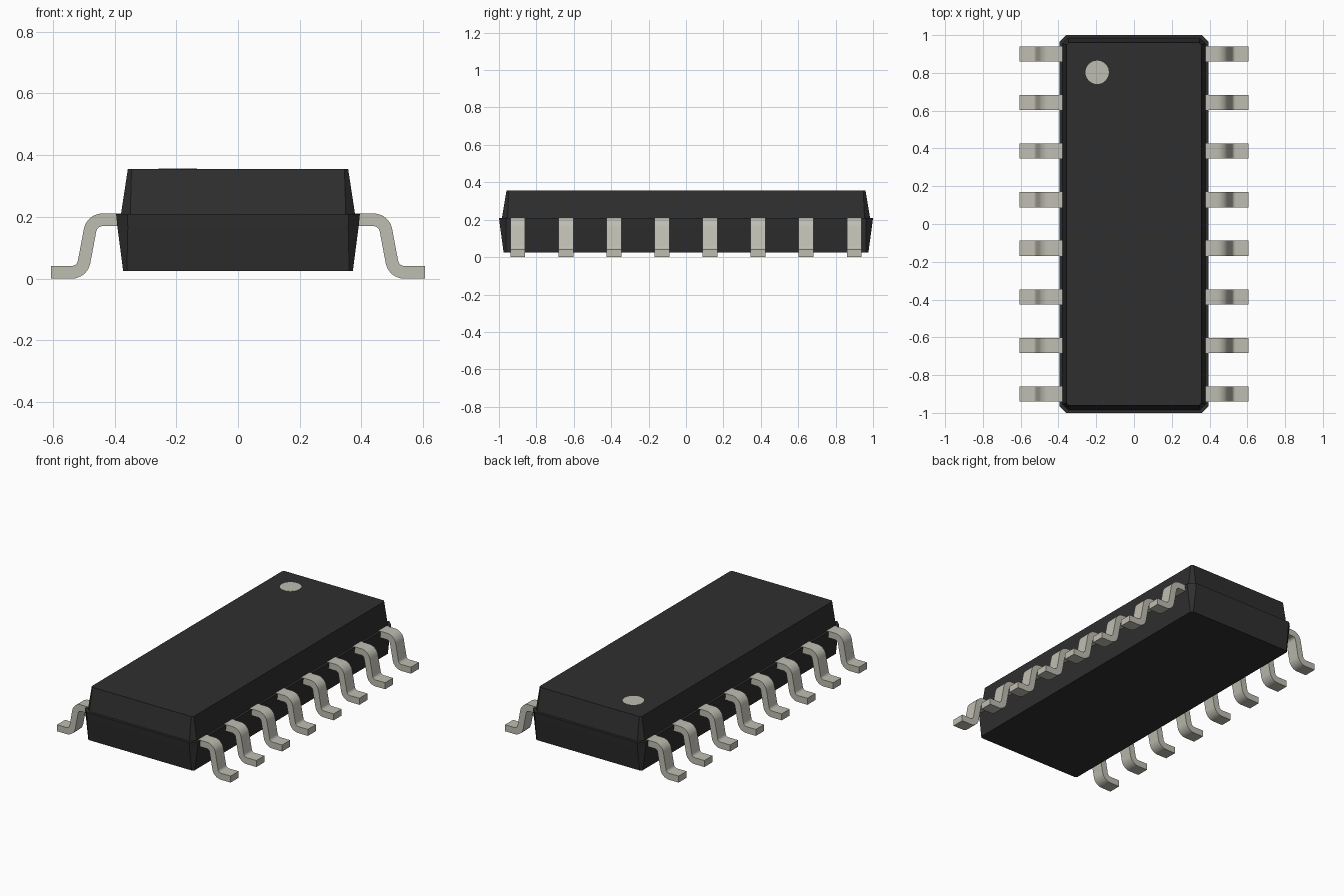
import bpy, bmesh, math
from mathutils import Vector

cube = bpy.data.objects.get("Cube")
if cube:
    bpy.data.objects.remove(cube, do_unlink=True)


def material(name, color, metallic=0.0):
    m = bpy.data.materials.new(name)
    m.use_nodes = True
    m.diffuse_color = (*color, 1)
    bsdf = m.node_tree.nodes["Principled BSDF"]
    bsdf.inputs["Base Color"].default_value = (*color, 1)
    bsdf.inputs["Roughness"].default_value = 0.6
    return m


black = material("black plastic", (0.028, 0.028, 0.028))
tin = material("tin plating", (0.52, 0.51, 0.445))


def add_object(name, bm, mat):
    bmesh.ops.recalc_face_normals(bm, faces=bm.faces)
    mesh = bpy.data.meshes.new(name)
    bm.to_mesh(mesh)
    bm.free()
    mesh.materials.append(mat)
    obj = bpy.data.objects.new(name, mesh)
    bpy.context.collection.objects.link(obj)
    return obj


def chamfered_ring(bm, hx, hy, c, z):
    """Rectangle with cut corners, as a loop of eight vertices."""
    pts = []
    for sx, sy in ((1, 1), (-1, 1), (-1, -1), (1, -1)):
        pair = [(sx * hx, sy * (hy - c)), (sx * (hx - c), sy * hy)]
        pts += pair if sx == sy else pair[::-1]
    return [bm.verts.new((x, y, z)) for x, y in pts]


def loft(name, sections, mat):
    bm = bmesh.new()
    rings = [chamfered_ring(bm, *s) for s in sections]
    for a, b in zip(rings, rings[1:]):
        for i in range(len(a)):
            j = (i + 1) % len(a)
            bm.faces.new((a[i], a[j], b[j], b[i]))
    bm.faces.new(rings[0])
    bm.faces.new(rings[-1])
    return add_object(name, bm, mat)


# Moulded body with a narrow ledge at the parting line
loft("body", [
    (0.372, 0.975, 0.012, 0.024),
    (0.391, 0.995, 0.034, 0.17),
    (0.395, 1.0, 0.036, 0.21),
    (0.379, 0.984, 0.03, 0.21),
    (0.357, 0.96, 0.012, 0.355),
], black)

# Round marker on the top face
bm = bmesh.new()
bmesh.ops.create_cone(bm, cap_ends=True, segments=32, radius1=0.062,
                      radius2=0.062, depth=0.004)
marker = add_object("pin_one_marker", bm, tin)
marker.location = (-0.195, 0.803, 0.3545)


def filleted_path(points, radius, steps):
    """Points and unit normals along a polyline with rounded corners."""
    def normal(d):
        return Vector((-d.y, d.x))
    pts = [Vector(p) for p in points]
    path = [(pts[0], normal((pts[1] - pts[0]).normalized()))]
    for a, p, b in zip(pts, pts[1:], pts[2:]):
        d1, d2 = (p - a).normalized(), (b - p).normalized()
        turn = math.atan2(d1.x * d2.y - d1.y * d2.x, d1.dot(d2))
        n1 = normal(d1)
        side = math.copysign(radius, turn)
        center = p - d1 * radius * math.tan(abs(turn) / 2) + n1 * side
        for i in range(steps + 1):
            t = turn * i / steps
            n = Vector((n1.x * math.cos(t) - n1.y * math.sin(t),
                        n1.x * math.sin(t) + n1.y * math.cos(t)))
            path.append((center - n * side, n))
    path.append((pts[-1], normal((pts[-1] - pts[-2]).normalized())))
    return path


# Gull-wing lead, swept as a flat strip
THICK, WIDTH = 0.041, 0.08
path = filleted_path([(0.37, 0.1905), (0.473, 0.1905),
                      (0.505, 0.0205), (0.606, 0.0205)], 0.041, 8)
bm = bmesh.new()
rings = []
for p, n in path:
    corners = [(p + n * s * THICK / 2, y * WIDTH / 2)
               for s, y in ((1, 1), (1, -1), (-1, -1), (-1, 1))]
    rings.append([bm.verts.new((q.x, y, q.y)) for q, y in corners])
for a, b in zip(rings, rings[1:]):
    for i in range(4):
        j = (i + 1) % 4
        bm.faces.new((a[i], a[j], b[j], b[i]))
bm.faces.new(rings[0])
bm.faces.new(rings[-1])
first = add_object("lead_left_1", bm, tin)
bpy.ops.object.select_all(action="DESELECT")
first.select_set(True)
bpy.context.view_layer.objects.active = first
bpy.ops.object.shade_smooth_by_angle(angle=math.radians(30))

# Eight leads along each side
COUNT, PITCH = 8, 0.257
for side, turn in (("left", 0), ("right", math.pi)):
    for i in range(COUNT):
        lead = first
        if (side, i) != ("left", 0):
            lead = first.copy()
            lead.name = f"lead_{side}_{i + 1}"
            bpy.context.collection.objects.link(lead)
        lead.location.y = (i - (COUNT - 1) / 2) * PITCH
        lead.rotation_euler.z = turn
